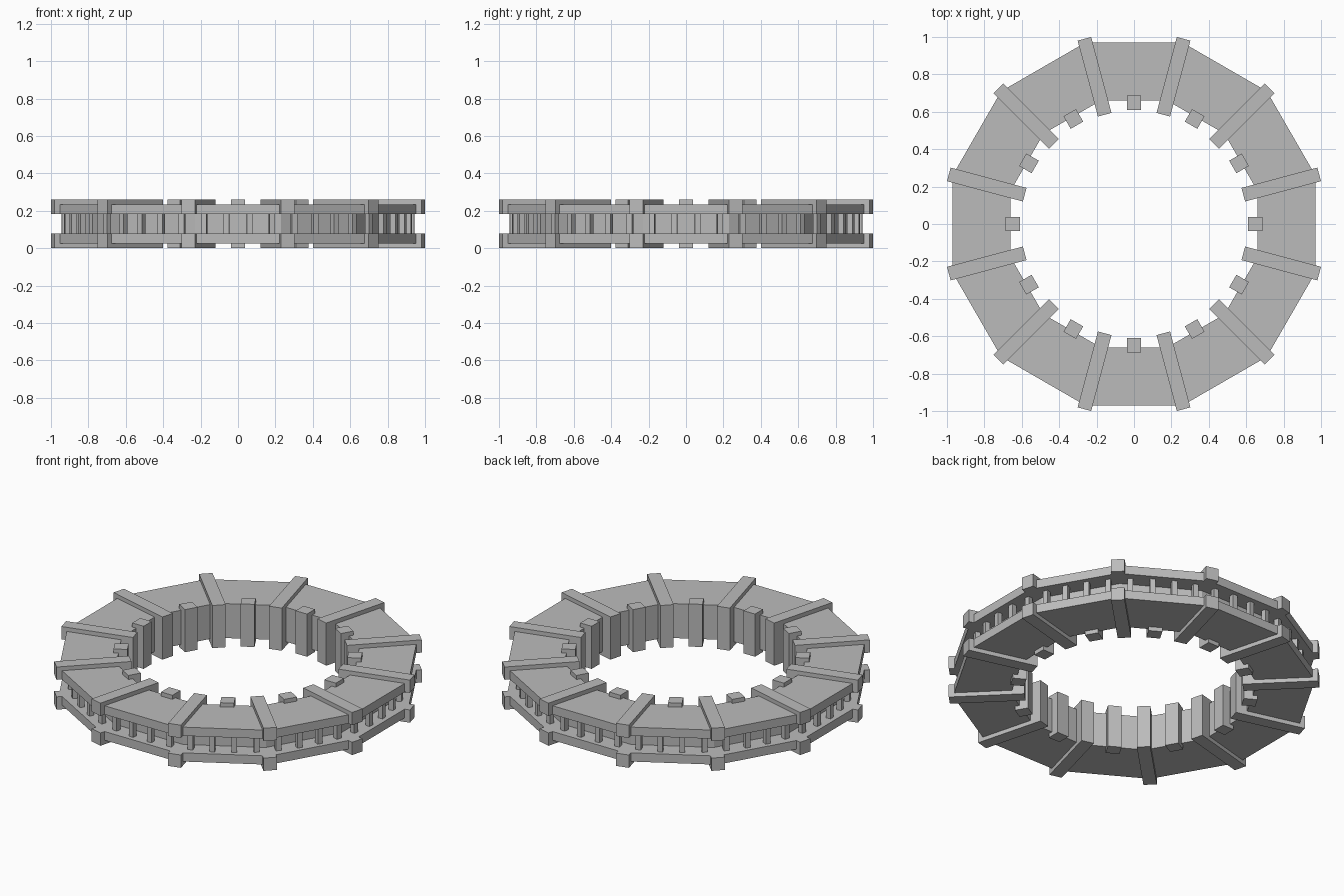
import bpy
import bmesh
from math import cos, sin, radians
from mathutils import Matrix, Vector

SIDES = 12
STEP = 360 / SIDES
HALF = STEP / 2
HEIGHT = 0.26

cube = bpy.data.objects.get("Cube")
if cube:
    bpy.data.objects.remove(cube, do_unlink=True)

stone = bpy.data.materials.new("grey stone")
stone.use_nodes = True
colour = (0.5, 0.5, 0.5, 1)
stone.diffuse_color = colour
stone.node_tree.nodes["Principled BSDF"].inputs["Base Color"].default_value = colour


def finish(name, bm):
    bmesh.ops.recalc_face_normals(bm, faces=bm.faces)
    mesh = bpy.data.meshes.new(name)
    bm.to_mesh(mesh)
    bm.free()
    mesh.materials.append(stone)
    bpy.context.collection.objects.link(bpy.data.objects.new(name, mesh))


def ring(name, inner, outer, low, high):
    """Flat-sided ring; inner and outer are distances to the flats."""
    bm = bmesh.new()
    profile = [(inner, low), (outer, low), (outer, high), (inner, high)]
    loops = []
    for i in range(SIDES):
        a = radians(HALF + i * STEP)
        loops.append([bm.verts.new((r / cos(radians(HALF)) * cos(a),
                                    r / cos(radians(HALF)) * sin(a), z))
                      for r, z in profile])
    for i, here in enumerate(loops):
        after = loops[(i + 1) % SIDES]
        for j in range(4):
            k = (j + 1) % 4
            bm.faces.new((here[j], here[k], after[k], after[j]))
    finish(name, bm)


def radial_boxes(name, angles, inner, outer, width, low, high):
    """One box at each angle, pointing outward from the centre."""
    bm = bmesh.new()
    size = Vector((outer - inner, width, high - low))
    centre = Vector(((inner + outer) / 2, 0, (low + high) / 2))
    for angle in angles:
        place = (Matrix.Rotation(radians(angle), 4, 'Z')
                 @ Matrix.Translation(centre) @ Matrix.Diagonal(size.to_4d()))
        bmesh.ops.create_cube(bm, size=1, matrix=place)
    finish(name, bm)


corners = [HALF + i * STEP for i in range(SIDES)]
middles = [i * STEP for i in range(SIDES)]
quarters = [(i + 0.5) * STEP / 4 for i in range(SIDES * 4)]

# Two floor plates around a recessed wall
ring("bottom_plate", 0.66, 0.97, 0.025, 0.078)
ring("top_plate", 0.66, 0.97, 0.182, 0.235)
ring("core_wall", 0.66, 0.86, 0.078, 0.182)

# Radial ribs clamping the corners of both plates
radial_boxes("bottom_ribs", corners, 0.605, 1.025, 0.075, 0, 0.078)
radial_boxes("top_ribs", corners, 0.605, 1.025, 0.075, 0.182, HEIGHT)

# Columns lining the inside
radial_boxes("rib_columns", corners, 0.605, 0.70, 0.075, 0.078, 0.182)
radial_boxes("inner_posts", middles, 0.61, 0.687, 0.077, 0, HEIGHT)

# Slim balusters between the plates
radial_boxes("balusters", quarters, 0.915, 0.945, 0.03, 0.078, 0.182)
